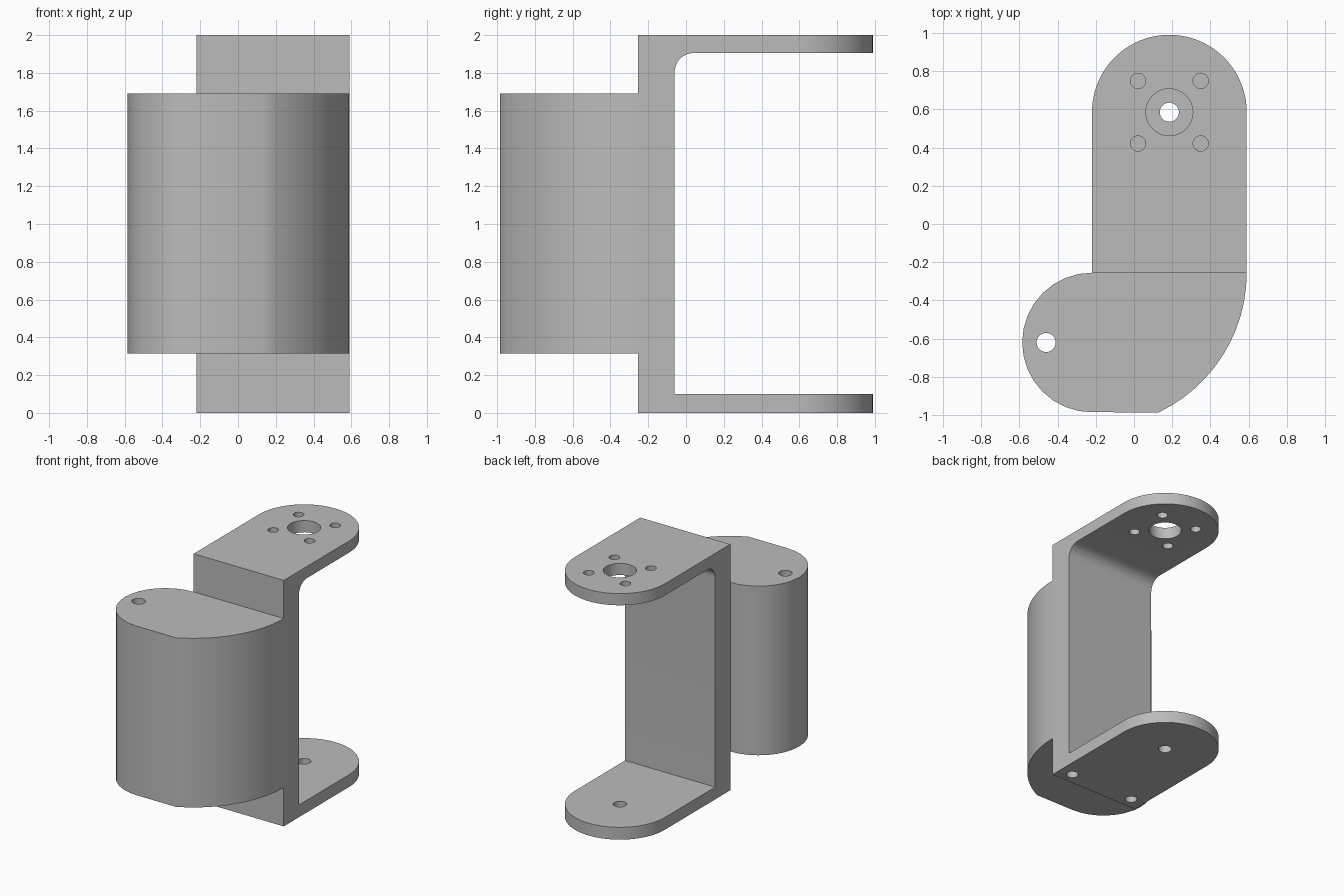
import bpy, bmesh
from math import pi, sin, cos, acos
from mathutils import Vector

if "Cube" in bpy.data.objects:
    bpy.data.objects.remove(bpy.data.objects["Cube"])

grey = bpy.data.materials.new("plain grey")
grey.use_nodes = True
grey.diffuse_color = (0.5, 0.5, 0.5, 1)
grey.node_tree.nodes["Principled BSDF"].inputs["Base Color"].default_value = (0.5, 0.5, 0.5, 1)


def arc(cx, cy, r, start, end, steps):
    angles = [start + (end - start) * i / steps for i in range(steps + 1)]
    return [(cx + r * cos(a), cy + r * sin(a)) for a in angles]


def prism(name, outline, place, sweep):
    """Extrude a closed 2D outline, mapped to 3D by place, along sweep."""
    bm = bmesh.new()
    face = bm.faces.new([bm.verts.new(place(a, b)) for a, b in outline])
    new = bmesh.ops.extrude_face_region(bm, geom=[face])["geom"]
    moved = [v for v in new if isinstance(v, bmesh.types.BMVert)]
    bmesh.ops.translate(bm, vec=Vector(sweep), verts=moved)
    bmesh.ops.recalc_face_normals(bm, faces=bm.faces)
    mesh = bpy.data.meshes.new(name)
    bm.to_mesh(mesh)
    bm.free()
    mesh.materials.append(grey)
    obj = bpy.data.objects.new(name, mesh)
    bpy.context.collection.objects.link(obj)
    return obj


def upright(name, outline, low, high):
    return prism(name, outline, lambda x, y: (x, y, low), (0, 0, high - low))


def select(obj):
    bpy.ops.object.select_all(action="DESELECT")
    obj.select_set(True)
    bpy.context.view_layer.objects.active = obj


def cut(obj, cutter):
    cutter.hide_render = True
    mod = obj.modifiers.new("cut", "BOOLEAN")
    mod.operation = "DIFFERENCE"
    mod.solver = "EXACT"
    mod.object = cutter
    select(obj)
    bpy.ops.object.modifier_apply(modifier=mod.name)
    bpy.data.objects.remove(cutter)


def drill(obj, x, y, r, low, high):
    cut(obj, upright("drill", arc(x, y, r, 0, 2 * pi, 32)[:-1], low, high))


def finish(obj):
    select(obj)
    bpy.ops.object.shade_smooth_by_angle(angle=pi / 6)


left, right, front = -0.22, 0.59, -0.255
mid, half, hub_y = 0.185, 0.405, 0.585

# C-shaped bracket: rounded plan, hollowed by an opening with one fillet
bracket = upright("bracket", [(left, front), (right, front)]
                  + arc(mid, hub_y, half, 0, pi, 48), 0, 2)
opening = [(-0.06, 0.1), (1.2, 0.1), (1.2, 1.905)] + arc(0.04, 1.805, 0.1, pi / 2, pi, 12)
cut(bracket, prism("opening", opening, lambda y, z: (-1, y, z), (2, 0, 0)))

# Upper arm: hub hole and four screw holes
drill(bracket, mid, hub_y, 0.123, 1.8, 2.1)
for sx in (-1, 1):
    for sy in (-1, 1):
        drill(bracket, mid + sx * 0.164, hub_y + sy * 0.164, 0.04, 1.8, 2.1)

# Lower arm: pivot hole, and two blind holes up into the wall
drill(bracket, mid, hub_y, 0.05, -0.1, 0.2)
for sx in (-1, 1):
    drill(bracket, mid + sx * 0.29, -0.16, 0.045, -0.1, 0.3)
finish(bracket)

# Block on the front of the wall: round left end, wide arc on the right
radius = right - left
bottom = -0.985
end_r = (front - bottom) / 2
sweep_end = -acos((0.13 - left) / radius)
block_outline = (arc(left, front - end_r, end_r, pi / 2, 3 * pi / 2, 16)
                 + arc(left, front, radius, sweep_end, 0, 12))
block = upright("front_block", block_outline, 0.315, 1.69)
drill(block, -0.46, -0.62, 0.05, 0.2, 1.8)
finish(block)
